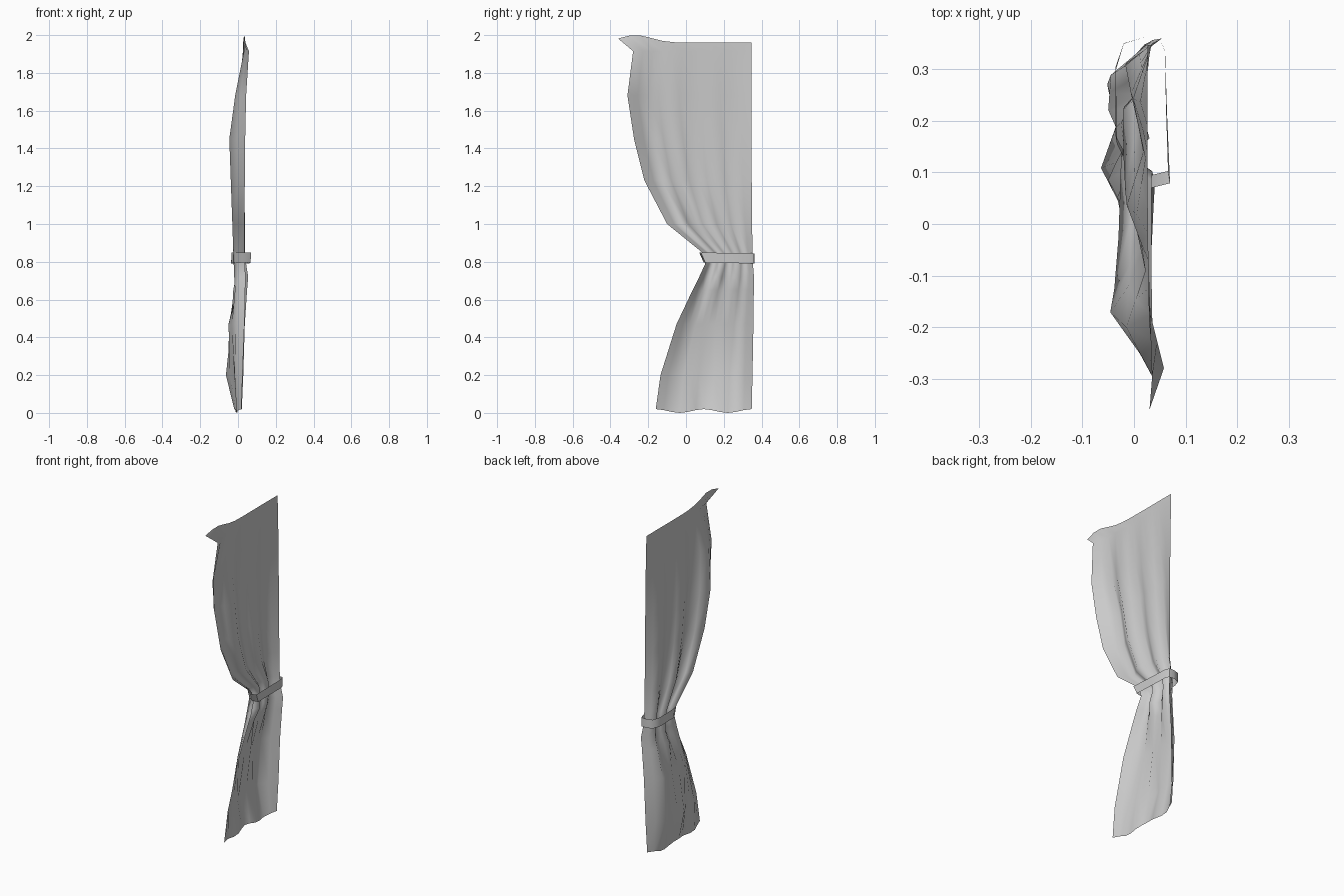
import bpy, bmesh, math

COLS = 12  # two segments between neighbouring fold lines

# curtain outline rows: z, left y, right y
ROWS = [
    (1.960, -0.360, 0.347), (1.915, -0.280, 0.347), (1.68, -0.310, 0.347),
    (1.45, -0.275, 0.347), (1.23, -0.220, 0.348), (1.00, -0.100, 0.350),
    (0.85, 0.085, 0.352), (0.79, 0.102, 0.354), (0.72, 0.070, 0.360),
    (0.65, 0.035, 0.359), (0.47, -0.050, 0.357), (0.20, -0.135, 0.352),
    (0.015, -0.160, 0.348),
]

# depth of the seven fold lines (left to right) at a few heights
FOLDS = [
    (1.960, (.030, .030, .028, .027, .026, .026, .026)),
    (1.915, (.058, .032, .028, .026, .026, .026, .027)),
    (1.68, (.043, -.015, .022, .005, .022, .012, .032)),
    (1.45, (.038, -.046, .026, -.014, .018, -.002, .034)),
    (1.00, (.034, -.030, .020, -.020, .020, -.010, .036)),
    (0.82, (.034, -.024, .022, -.022, .022, -.018, .038)),
    (0.72, (.040, -.020, .030, -.012, .018, -.010, .054)),
    (0.65, (.038, -.016, .010, -.025, .006, -.020, .048)),
    (0.47, (.034, -.015, -.050, -.020, -.050, -.045, .036)),
    (0.20, (.024, -.018, -.022, -.064, -.035, -.052, .028)),
    (0.015, (.018, -.008, -.002, -.020, -.008, -.012, .020)),
]


def fold_x(z, u):
    """Depth of the cloth at a height and a position across the width."""
    for (za, a), (zb, b) in zip(FOLDS, FOLDS[1:]):
        if z >= zb:
            break
    t = (za - z) / (za - zb)
    p = [m + (n - m) * t for m, n in zip(a, b)]
    k = min(int(u * 6 + 1e-6), 5)
    f = u * 6 - k
    return p[k] + (p[k + 1] - p[k]) * f


def make_object(name, bm, angle):
    mesh = bpy.data.meshes.new(name)
    bm.to_mesh(mesh)
    bm.free()
    ob = bpy.data.objects.new(name, mesh)
    bpy.context.collection.objects.link(ob)
    bpy.context.view_layer.objects.active = ob
    ob.select_set(True)
    bpy.ops.object.shade_smooth_by_angle(angle=math.radians(angle))
    ob.select_set(False)
    return ob


def bridge_rows(bm, rows, closed=False):
    for a, b in zip(rows, rows[1:]):
        n = len(a)
        for i in range(n if closed else n - 1):
            j = (i + 1) % n
            bm.faces.new((a[i], b[i], b[j], a[j]))


# gathered cloth sheet
bm = bmesh.new()
grid = []
for r, (z, y0, y1) in enumerate(ROWS):
    row = []
    for i in range(COLS + 1):
        u = i / COLS
        x, y, zz = fold_x(z, u), y0 + (y1 - y0) * u, z
        if r == 0:                      # raised, turned leading corner
            zz += 0.04 * math.exp(-((u - 0.13) / 0.17) ** 2)
            x += 0.007 * math.exp(-((u - 0.12) / 0.06) ** 2)
        if r == len(ROWS) - 1:          # wavy hem
            zz = max(zz + 0.010 * math.cos(4 * math.pi * u) - 0.005, 0.0)
        row.append(bm.verts.new((x, y, zz)))
    grid.append(row)
bridge_rows(bm, grid)
make_object("curtain", bm, 120)

# tie band wrapped round the waist: x, y outline
PATH = [(0.060, 0.335), (0.062, 0.22), (0.066, 0.085), (0.030, 0.076),
        (-0.012, 0.110), (-0.036, 0.160), (-0.036, 0.30), (-0.020, 0.350),
        (0.020, 0.362), (0.050, 0.360)]
bm = bmesh.new()
rings = []
for z, top in ((0.795, 0), (0.845, 1)):
    ring = []
    for x, y in PATH:
        near = max(0.0, min(1.0, (0.36 - y) / 0.28))
        y += near * (-0.006 if top else 0.018)
        z_pt = z + 0.004 * (near if top else near - 1)
        ring.append(bm.verts.new((x + 0.004 * top * near, y, z_pt)))
    rings.append(ring)
bridge_rows(bm, rings, closed=True)
bmesh.ops.recalc_face_normals(bm, faces=bm.faces)
make_object("tie_band", bm, 60)
